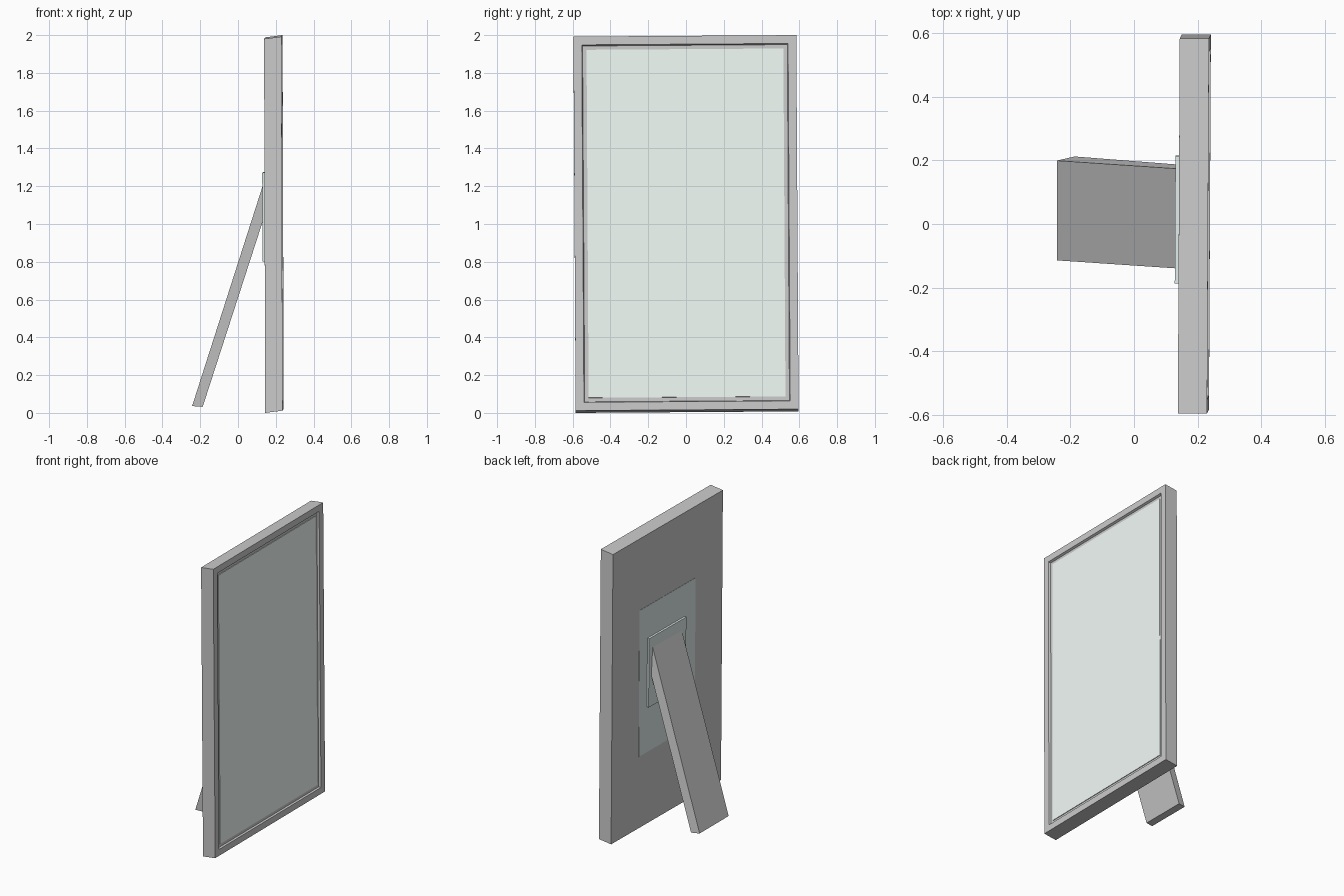
import bpy, bmesh
from mathutils import Matrix, Vector

if "Cube" in bpy.data.objects:
    bpy.data.objects.remove(bpy.data.objects["Cube"])

# Slight lean shared by the frame parts: unit-cube coordinates -> world
LEAN = Matrix(((0.046, 0.003, -0.003, 0.190),
               (0.0, 0.590, -0.006, 0.0),
               (0.006, 0.004, 0.990, 1.0),
               (0, 0, 0, 1)))


def make_object(name, bm, color=None):
    bmesh.ops.recalc_face_normals(bm, faces=bm.faces)
    mesh = bpy.data.meshes.new(name)
    bm.to_mesh(mesh)
    bm.free()
    ob = bpy.data.objects.new(name, mesh)
    bpy.context.collection.objects.link(ob)
    if color:
        mat = bpy.data.materials.new(name + "_material")
        mat.diffuse_color = color
        mat.use_nodes = True
        mat.node_tree.nodes["Principled BSDF"].inputs["Base Color"].default_value = mat.diffuse_color
        mesh.materials.append(mat)
    return ob


def leaning_box(name, x, y, z, color):
    # Box given by world ranges, tilted with the frame
    bm = bmesh.new()
    bmesh.ops.create_cube(bm, size=2)
    for v in bm.verts:
        a = [r[0] if c < 0 else r[1] for r, c in zip((x, y, z), v.co)]
        u = Vector(((a[0] - 0.190) / 0.046, a[1] / 0.590, (a[2] - 1) / 0.990))
        v.co = LEAN @ u
    return make_object(name, bm, color)


# Frame: solid slab with a shallow stepped recess in the +x face
bm = bmesh.new()
bmesh.ops.create_cube(bm, size=2)
face = max(bm.faces, key=lambda f: f.calc_center_median().x)
bmesh.ops.transform(bm, matrix=Matrix.Diagonal((0.046, 0.590, 0.990, 1)), verts=bm.verts)
bmesh.ops.inset_region(bm, faces=[face], thickness=0.062)
bmesh.ops.inset_region(bm, faces=[face], thickness=0.006, depth=-0.014)
bmesh.ops.transform(bm, matrix=LEAN @ Matrix.Diagonal((1 / 0.046, 1 / 0.590, 1 / 0.990, 1)),
                    verts=bm.verts)
make_object("frame", bm)

# Glass pane in the recess
leaning_box("glass_pane", (0.218, 0.226), (-0.521, 0.521), (0.079, 1.921),
            (0.90, 0.98, 0.94, 1))

# Backing sheet and hinge plate on the rear
GREEN = (0.74, 0.84, 0.83, 1)
leaning_box("backing_sheet", (0.1425, 0.16), (-0.30, 0.30), (0.50, 1.50), GREEN)
leaning_box("hinge_plate", (0.130, 0.15), (-0.185, 0.215), (0.81, 1.28), GREEN)

# Prop leg: slanted board from the hinge plate to the floor
bm = bmesh.new()
rings = []
for outer_x, outer_z, inner_x, inner_z, y in ((-0.243, 0.036, -0.187, 0.032, 0.0425),
                                              (0.146, 1.250, 0.146, 1.060, 0.0165)):
    rings.append([bm.verts.new(p) for p in (
        (outer_x, y - 0.157, outer_z), (outer_x, y + 0.157, outer_z),
        (inner_x, y + 0.170, inner_z), (inner_x, y - 0.144, inner_z))])
low, high = rings
bm.faces.new(low)
bm.faces.new(high)
for i in range(4):
    j = (i + 1) % 4
    bm.faces.new((low[i], low[j], high[j], high[i]))
make_object("prop_leg", bm)
